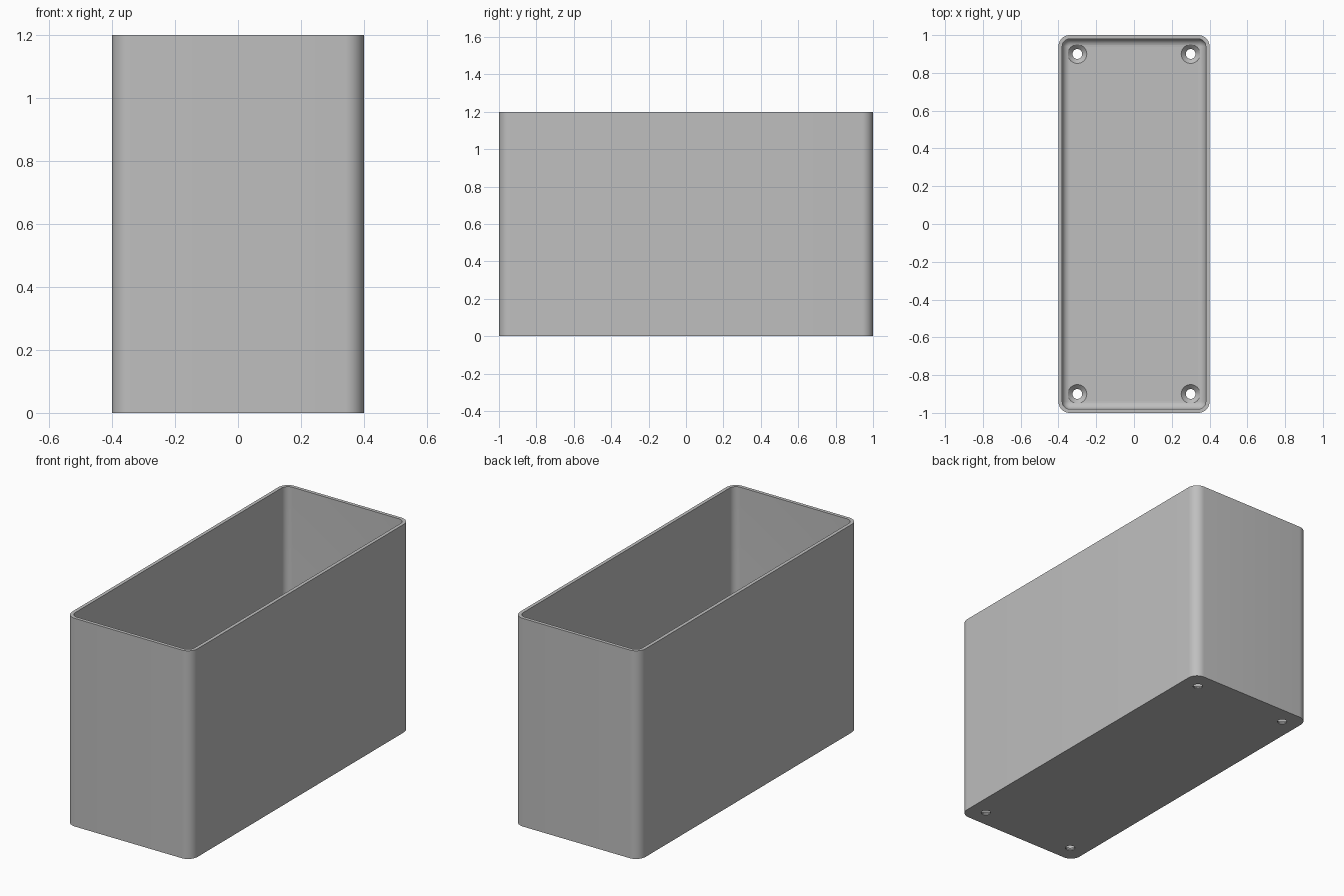
import bpy, bmesh, math

old = bpy.data.objects.get("Cube")
if old:
    bpy.data.objects.remove(old, do_unlink=True)

HALF_X, HALF_Y, HEIGHT = 0.4, 1.0, 1.2
CORNER, WALL, FLOOR, FILLET = 0.06, 0.02, 0.03, 0.04
HOLE, SINK = 0.026, 0.05

grey = bpy.data.materials.new("plain grey")
grey.use_nodes = True
colour = (0.52, 0.52, 0.52, 1)
grey.diffuse_color = colour
grey.node_tree.nodes["Principled BSDF"].inputs["Base Color"].default_value = colour


def finish(bm, name):
    bmesh.ops.recalc_face_normals(bm, faces=bm.faces)
    mesh = bpy.data.meshes.new(name)
    bm.to_mesh(mesh)
    bm.free()
    mesh.materials.append(grey)
    obj = bpy.data.objects.new(name, mesh)
    bpy.context.collection.objects.link(obj)
    return obj


def rounded_loop(bm, inset, z, steps=10):
    """Rounded rectangle of vertices, inset from the outer wall."""
    r = max(CORNER - inset, 0.003)
    cx, cy = HALF_X - inset - r, HALF_Y - inset - r
    verts = []
    for i, (sx, sy) in enumerate([(1, 1), (-1, 1), (-1, -1), (1, -1)]):
        for k in range(steps + 1):
            a = math.pi / 2 * (i + k / steps)
            verts.append(bm.verts.new((sx * cx + r * math.cos(a),
                                       sy * cy + r * math.sin(a), z)))
    return verts


def circle_loop(bm, x, y, r, z, n=40):
    return [bm.verts.new((x + r * math.cos(math.tau * k / n),
                          y + r * math.sin(math.tau * k / n), z)) for k in range(n)]


def skin(bm, loops):
    """Join successive loops with quads and cap both ends."""
    n = len(loops[0])
    for a, b in zip(loops, loops[1:]):
        for k in range(n):
            j = (k + 1) % n
            bm.faces.new((a[k], a[j], b[j], b[k]))
    bm.faces.new(loops[0][::-1])
    bm.faces.new(loops[-1])


# Open box: outside wall, rim, inside wall, rounded floor edge
profile = [(0, 0), (0, HEIGHT), (WALL, HEIGHT)]
for k in range(9):
    a = math.pi / 2 * k / 8
    profile.append((WALL + FILLET * (1 - math.cos(a)),
                    FLOOR + FILLET * (1 - math.sin(a))))
bm = bmesh.new()
skin(bm, [rounded_loop(bm, inset, z) for inset, z in profile])
box = finish(bm, "open_box")

# Countersunk screw holes in the floor corners
bm = bmesh.new()
for x in (-0.3, 0.3):
    for y in (-0.9, 0.9):
        rings = [(HOLE, -0.05), (HOLE, FLOOR - SINK + HOLE), (SINK, FLOOR), (SINK, 0.1)]
        skin(bm, [circle_loop(bm, x, y, r, z) for r, z in rings])
cutter = finish(bm, "hole_cutter")
cutter.hide_render = True

cut = box.modifiers.new("screw holes", "BOOLEAN")
cut.operation = "DIFFERENCE"
cut.solver = "EXACT"
cut.object = cutter

bpy.ops.object.select_all(action="DESELECT")
box.select_set(True)
bpy.context.view_layer.objects.active = box
bpy.ops.object.modifier_apply(modifier=cut.name)
bpy.data.objects.remove(cutter, do_unlink=True)
bpy.ops.object.shade_smooth_by_angle(angle=math.radians(30))
